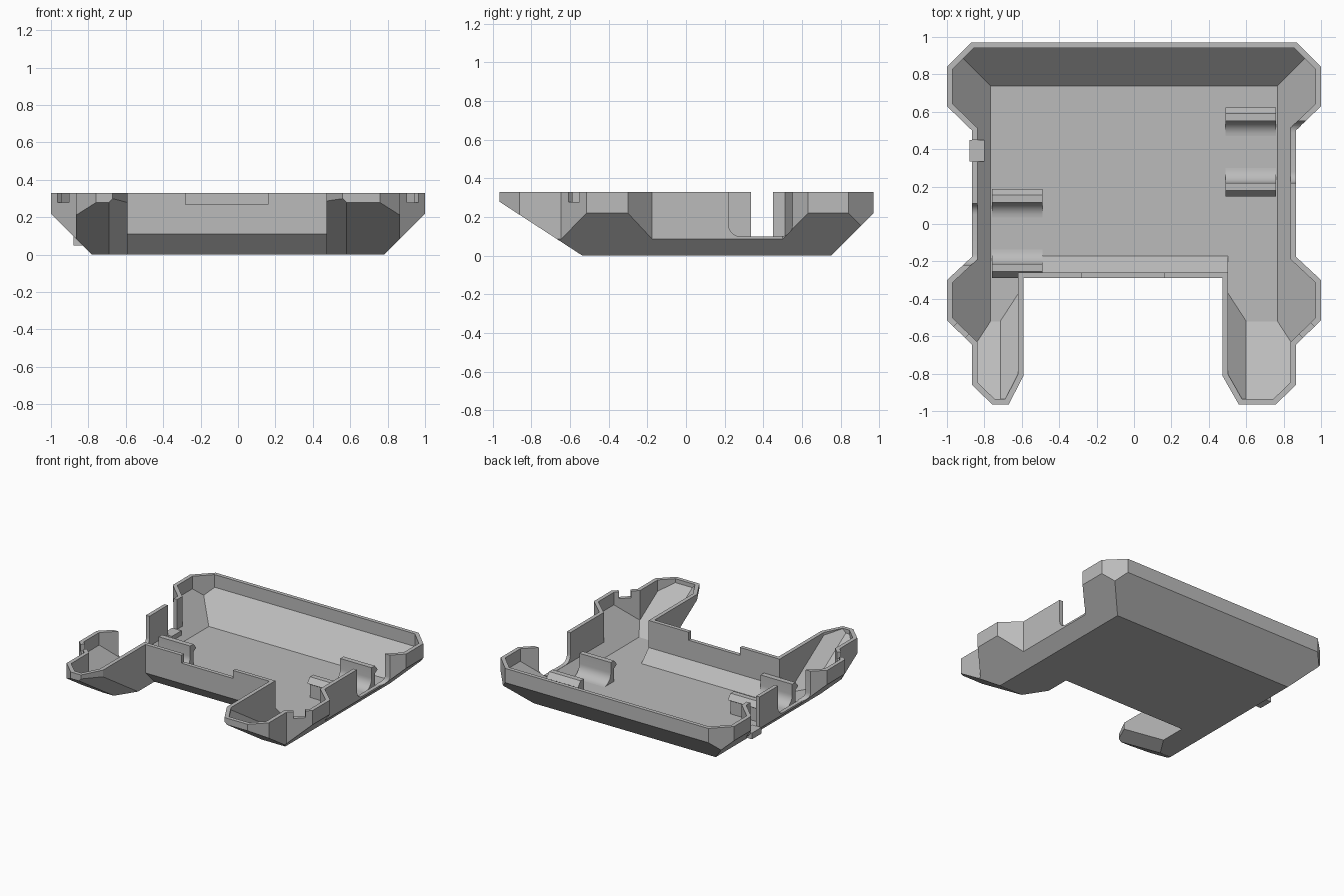
import bpy, bmesh, math
from mathutils import Vector

cube = bpy.data.objects.get("Cube")
if cube:
    bpy.data.objects.remove(cube)

grey = bpy.data.materials.new("light grey")
grey.use_nodes = True
grey.diffuse_color = (0.5, 0.5, 0.5, 1)
grey.node_tree.nodes["Principled BSDF"].inputs["Base Color"].default_value = (0.5, 0.5, 0.5, 1)

TOP, WALL, FLOOR, SLOPE = 0.33, 0.03, 0.03, 0.65


def make(name, bm):
    bmesh.ops.recalc_face_normals(bm, faces=bm.faces)
    mesh = bpy.data.meshes.new(name)
    bm.to_mesh(mesh)
    bm.free()
    mesh.materials.append(grey)
    ob = bpy.data.objects.new(name, mesh)
    bpy.context.collection.objects.link(ob)
    return ob


def prism(name, pts, axis, a, b, shear=0):
    """Extrude a 2D profile along an axis, optionally rising with it."""
    def place(p, t):
        return {"x": (t, p[0], p[1]), "y": (p[0], t, p[1] + shear * t),
                "z": (p[0], p[1], t)}[axis]
    bm = bmesh.new()
    lo, hi = ([bm.verts.new(place(p, t)) for p in pts] for t in (a, b))
    bm.faces.new(lo)
    bm.faces.new(hi)
    for i in range(len(pts)):
        j = (i + 1) % len(pts)
        bm.faces.new((lo[i], lo[j], hi[j], hi[i]))
    return make(name, bm)


def box(name, x, y, z):
    return prism(name, [(x[0], y[0]), (x[1], y[0]), (x[1], y[1]), (x[0], y[1])], "z", *z)


def hull(name, x, front, back, z0, z1):
    """Tray body that widens upwards."""
    d = z1 - z0
    bm = bmesh.new()
    for z, g, f in ((z0, 0, 0), (z1, d, d / SLOPE)):
        for sx in (-1, 1):
            for y in (front - f, back + g):
                bm.verts.new((sx * (x + g), y, z))
    bmesh.ops.convex_hull(bm, input=bm.verts)
    bmesh.ops.dissolve_limit(bm, angle_limit=0.01, verts=bm.verts, edges=bm.edges)
    return make(name, bm)


def combine(ob, tool, op="DIFFERENCE"):
    mod = ob.modifiers.new("cut", "BOOLEAN")
    mod.operation, mod.solver, mod.object = op, "EXACT", tool
    bpy.context.view_layer.update()
    done = ob.evaluated_get(bpy.context.evaluated_depsgraph_get())
    mesh = bpy.data.meshes.new_from_object(done)
    ob.modifiers.clear()
    ob.data = mesh
    bpy.data.objects.remove(tool)


def inset(pts, d):
    """Offset a clockwise outline inwards with mitred corners."""
    out = []
    for i, p in enumerate(pts):
        p = Vector(p)
        u = (p - Vector(pts[i - 1])).normalized()
        v = (Vector(pts[(i + 1) % len(pts)]) - p).normalized()
        n, m = Vector((u.y, -u.x)), Vector((v.y, -v.x))
        out.append(p + (n + m) * d / (1 + n.dot(m)))
    return out


def front_wedge(x0, x1, k):
    # Removes the lower edge below the recessed front wall
    return prism("wedge", [(-0.5, 0.5 + k), (0.1, k - 0.1), (-0.5, -0.1)], "x", x0, x1)


def leg_wedge(side, x, zb):
    # Removes the lower inner edge of a leg, following its slope
    pts = [(x + 0.04, zb - 0.04), (x - 0.14, zb + 0.14), (x - 0.14, zb - 0.3), (x + 0.04, zb - 0.3)]
    return prism("wedge", [(side * a, b) for a, b in pts], "y", -0.2, -1.2, -SLOPE)


# Plan outline, clockwise seen from above
side = [(0.87, 0.97), (1, 0.84), (1, 0.63), (0.866, 0.5), (0.866, -0.175), (1, -0.30),
        (1, -0.515), (0.866, -0.645), (0.866, -0.86), (0.758, -0.965)]
right_leg = [(0.56, -0.965), (0.472, -0.81), (0.472, -0.29)]
left_leg = [(-0.59, -0.29), (-0.59, -0.81), (-0.67, -0.965)]
outline = side + right_leg + left_leg + [(-x, y) for x, y in reversed(side)]

# Outer body
tray = prism("tray_shell", outline, "z", -0.1, TOP)
combine(tray, hull("hull", 0.78, -0.535, 0.75, 0, 0.5), "INTERSECT")
combine(tray, front_wedge(-0.59, 0.472, -0.18))
combine(tray, leg_wedge(1, 0.58, -SLOPE * 0.535))
combine(tray, leg_wedge(-1, 0.69, -SLOPE * 0.535))

# Hollow interior
hollow = prism("hollow", inset(outline, WALL), "z", -0.1, 0.45)
combine(hollow, hull("hull", 0.767, -0.52, 0.738, FLOOR, 0.6), "INTERSECT")
combine(hollow, front_wedge(-0.62, 0.502, -0.14))
combine(hollow, leg_wedge(1, 0.6, FLOOR - SLOPE * 0.52))
combine(hollow, leg_wedge(-1, 0.715, FLOOR - SLOPE * 0.52))
combine(tray, hollow)

# Shallow notch in the front wall
combine(tray, box("notch", (-0.28, 0.16), (-0.4, -0.2), (0.268, 0.5)))

# Small notches in the front corner walls
for s in (-1, 1):
    c, r = Vector((s * 0.935, -0.58)), 0.03
    along, across = Vector((s, 1)) * r, Vector((s, -1)) * 0.04
    pts = [c + along + across, c - along + across, c - along - across, c + along - across]
    combine(tray, prism("corner_notch", pts, "z", 0.278, 0.5))


def arc(cy, cz, r, start, end, n=8):
    return [(cy + r * math.cos(math.radians(start + (end - start) * i / n)),
             cz + r * math.sin(math.radians(start + (end - start) * i / n))) for i in range(n + 1)]


# Side openings with rounded lower corners
HALF, R = 0.165, 0.06
for s, c in ((1, 0.385), (-1, -0.055)):
    pts = arc(c - HALF + R, 0.1 + R, R, 180, 270) + arc(c + HALF - R, 0.1 + R, R, 270, 360)
    pts += [(c + HALF, 0.5), (c - HALF, 0.5)]
    combine(tray, prism("opening", pts, "x", s * 0.79, s * 0.95))

# Narrow slot with a ledge in the right wall
combine(tray, box("slot", (-0.95, -0.8), (0.335, 0.45), (0.095, 0.5)))
ledge = box("slot_ledge", (-0.88, -0.8), (0.335, 0.45), (0.05, 0.098))

# Paired clips with rounded feet and outward barbs
parts = [tray, ledge]
for s, c, label in ((1, 0.385, "left"), (-1, -0.05, "right")):
    for d, end in ((1, "rear"), (-1, "front")):
        r = 0.08
        pts = arc(HALF - r, FLOOR + r, r, 270, 360)
        pts += [(HALF, 0.19), (0.205, 0.19), (0.238, 0.15), (0.205, 0.13), (0.205, 0.015), (HALF - r, 0.015)]
        x0, x1 = sorted((s * 0.49, s * 0.76))
        clip = prism(f"{label}_{end}_clip", [(c + d * y, z) for y, z in pts], "x", x0, x1)
        if s < 0 and d < 0:
            combine(clip, front_wedge(-0.6, 0.4, -0.165))
        parts.append(clip)

# Keep edges crisp and only the curved feet smooth
for ob in parts:
    bpy.ops.object.select_all(action="DESELECT")
    ob.select_set(True)
    bpy.context.view_layer.objects.active = ob
    bpy.ops.object.shade_smooth_by_angle(angle=math.radians(25))
